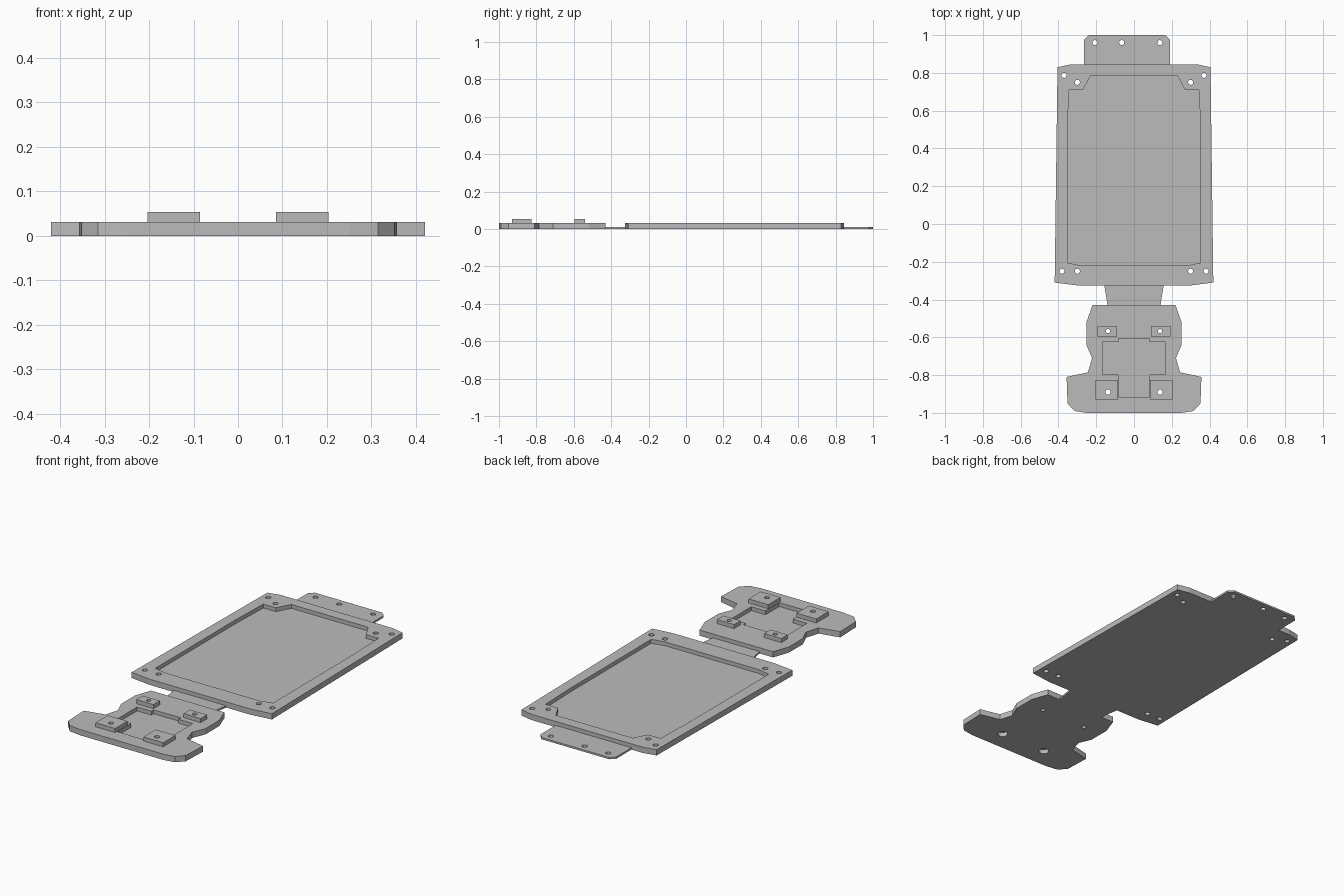
import bpy
import bmesh
from math import cos, sin, tau

cube = bpy.data.objects.get("Cube")
if cube:
    bpy.data.objects.remove(cube, do_unlink=True)

# Single grey finish
grey = bpy.data.materials.new("matte grey")
grey.use_nodes = True
colour = (0.5, 0.5, 0.5, 1)
grey.diffuse_color = colour
grey.node_tree.nodes["Principled BSDF"].inputs["Base Color"].default_value = colour

SHEET = 0.01    # thin sheet and pocket floor height
RIM = 0.031     # raised plate height
PAD = 0.053     # mounting pad height


def mirrored(half):
    """Closed outline from its right half, listed top to bottom."""
    return half + [(-x, y) for x, y in reversed(half)]


def circle(x, y, radius, sides=20):
    return [(x + radius * cos(tau * i / sides), y + radius * sin(tau * i / sides))
            for i in range(sides)]


def prism(name, outline, bottom, top):
    """Extrude a flat outline between two heights."""
    bm = bmesh.new()
    face = bm.faces.new([bm.verts.new((x, y, bottom)) for x, y in outline])
    grown = bmesh.ops.extrude_face_region(bm, geom=[face])["geom"]
    moved = [g for g in grown if isinstance(g, bmesh.types.BMVert)]
    bmesh.ops.translate(bm, verts=moved, vec=(0, 0, top - bottom))
    bmesh.ops.recalc_face_normals(bm, faces=bm.faces)
    mesh = bpy.data.meshes.new(name)
    bm.to_mesh(mesh)
    bm.free()
    mesh.materials.append(grey)
    obj = bpy.data.objects.new(name, mesh)
    bpy.context.collection.objects.link(obj)
    return obj


def cut(obj, outline, bottom=-0.1, top=0.1):
    """Subtract a prism from a part and discard the cutter."""
    cutter = prism("cutter", outline, bottom, top)
    cutter.hide_render = True
    mod = obj.modifiers.new("cut", "BOOLEAN")
    mod.operation = "DIFFERENCE"
    mod.solver = "EXACT"
    mod.object = cutter
    bpy.context.view_layer.objects.active = obj
    bpy.ops.object.modifier_apply(modifier=mod.name)
    bpy.data.objects.remove(cutter, do_unlink=True)


# Large tray with a shallow pocket and paired corner holes
tray = prism("main_tray", mirrored([
    (0.335, 0.845), (0.405, 0.83), (0.42, -0.31), (0.30, -0.325)]), 0, RIM)
cut(tray, mirrored([
    (0.23, 0.785), (0.27, 0.71), (0.345, 0.71), (0.352, 0.48),
    (0.352, -0.205), (0.28, -0.22)]), SHEET)
for side in (-1, 1):
    for x, y in ((0.37, 0.787), (0.3, 0.75), (0.382, -0.25), (0.3, -0.25)):
        cut(tray, circle(side * x, y, 0.0135))

# Thin rear tab, set off centre
tab = prism("rear_tab", [
    (-0.265, 0.845), (-0.265, 0.975), (-0.24, 1), (0.165, 1),
    (0.19, 0.975), (0.19, 0.845)], 0, SHEET)
for x in (-0.207, -0.065, 0.137):
    cut(tab, circle(x, 0.96, 0.0135))

# Thin neck joining the two plates
prism("neck", mirrored([(0.157, -0.325), (0.14, -0.43)]), 0, SHEET)

# Front plate with waisted sides, flared feet and a stepped pocket
foot = prism("front_plate", mirrored([
    (0.22, -0.43), (0.252, -0.52), (0.252, -0.64), (0.222, -0.71),
    (0.244, -0.785), (0.357, -0.81), (0.352, -0.95), (0.315, -0.99),
    (0.25, -1)]), 0, RIM)
cut(foot, mirrored([
    (0.082, -0.605), (0.082, -0.625), (0.167, -0.625), (0.167, -0.797),
    (0.082, -0.797), (0.082, -0.915)]), SHEET)

# Raised mounting pads, drilled through; the front pair is counterbored below
for side, hand in ((-1, "right"), (1, "left")):
    for end, inner, outer, back, front, hole_y, radius in (
            ("rear", 0.09, 0.193, -0.54, -0.595, -0.567, 0.0115),
            ("front", 0.085, 0.203, -0.825, -0.93, -0.89, 0.0135)):
        pad = prism(f"{end}_{hand}_pad", [
            (side * inner, back), (side * outer, back),
            (side * outer, front), (side * inner, front)], RIM, PAD)
        hole = circle(side * 0.138, hole_y, radius)
        cut(pad, hole)
        cut(foot, hole)
    cut(foot, circle(side * 0.138, -0.89, 0.026), -0.1, RIM - 0.008)
